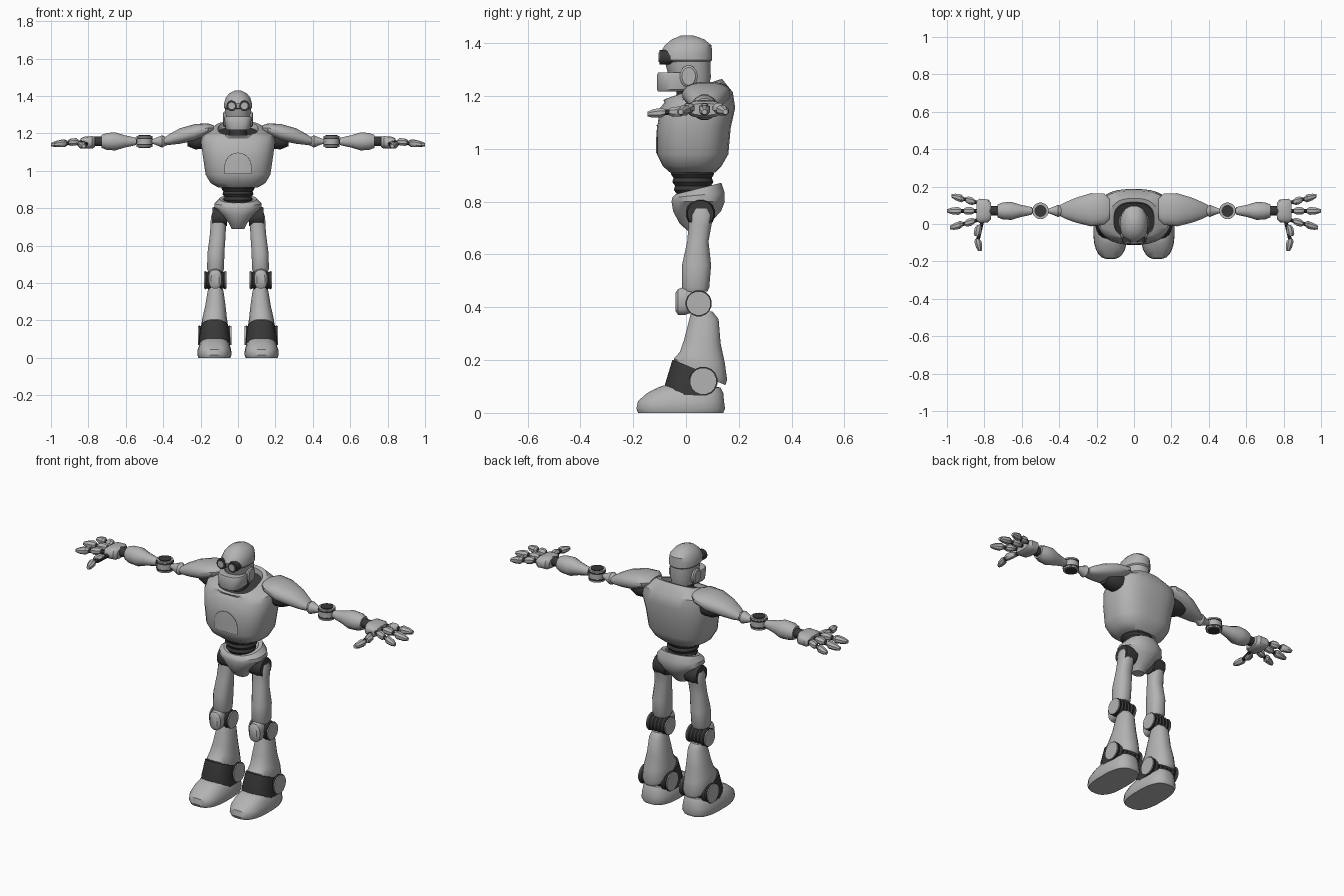
import bpy, bmesh, math


def material(name, v):
    m = bpy.data.materials.new(name)
    m.diffuse_color = (v, v, v, 1)
    return m


BODY = material("body_grey", 0.45)
DARK = material("joint_dark_grey", 0.04)


def loft(name, axis, sections, mat=BODY, n=16, p=2.0, mirror=False):
    """Rings (t, cu, cv, ru, rv[, tilt]) along an axis, joined and capped."""
    bm = bmesh.new()
    rings = []
    for s in sections:
        t, cu, cv, ru, rv = s[:5]
        tilt = s[5] if len(s) > 5 else 0
        ring = []
        for i in range(n):
            a = 2 * math.pi * (i + 0.5) / n
            c, d = math.cos(a), math.sin(a)
            u = cu + ru * math.copysign(abs(c) ** (2 / p), c)
            dv = rv * math.copysign(abs(d) ** (2 / p), d)
            v, w = cv + dv, t + tilt * dv
            co = {"X": (w, u, v), "Y": (u, w, v), "Z": (u, v, w)}[axis]
            ring.append(bm.verts.new(co))
        rings.append(ring)
    for a, b in zip(rings, rings[1:]):
        for i in range(n):
            j = (i + 1) % n
            bm.faces.new((a[i], a[j], b[j], b[i]))
    bm.faces.new(rings[0])
    bm.faces.new(rings[-1])
    bmesh.ops.recalc_face_normals(bm, faces=bm.faces)
    me = bpy.data.meshes.new(name)
    bm.to_mesh(me)
    bm.free()
    me.materials.append(mat)
    ob = bpy.data.objects.new(name, me)
    bpy.context.collection.objects.link(ob)
    if mirror:
        ob.modifiers.new("mirror", "MIRROR").use_bisect_axis[0] = False
    return ob


def disc(name, axis, t0, t1, u, v, r, mat=BODY, mirror=True, n=16):
    return loft(name, axis, [(t0, u, v, r, r), (t1, u, v, r, r)], mat, n, mirror=mirror)


def pivot(name, x0, x1, y, z, r, ribs):
    """Ribbed dark cylinder across the leg with a pale cap at each end."""
    k = 2 * ribs
    loft(name, "X", [(x0 + (x1 - x0) * i / k, y, z, r * (0.9 if i % 2 else 1), r * (0.9 if i % 2 else 1))
                     for i in range(k + 1)], DARK, mirror=True)
    disc(name + "_inner_cap", "X", x0 - 0.006, x0 + 0.002, y, z, r * 0.93)
    disc(name + "_outer_cap", "X", x1 - 0.002, x1 + 0.006, y, z, r * 0.93)


# Torso with sloping collar
torso = loft("torso", "Z", [
    (0.91, 0, 0.025, 0.105, 0.085), (0.935, 0, 0.023, 0.148, 0.112),
    (0.98, 0, 0.025, 0.174, 0.136), (1.08, 0, 0.03, 0.189, 0.14),
    (1.155, 0, 0.044, 0.199, 0.143), (1.195, 0, 0.048, 0.19, 0.13, 0.15),
    (1.225, 0, 0.025, 0.128, 0.112, 0.36), (1.225, 0, 0.022, 0.108, 0.095, 0.36),
    (1.19, 0, 0.022, 0.104, 0.09, 0.36)], n=28, p=2.7)
loft("collar_well", "Z", [(1.188, 0, 0.022, 0.104, 0.09, 0.36), (1.2, 0, 0.022, 0.106, 0.092, 0.36)], DARK, 24, 2.5)
loft("neck", "Z", [(1.17, 0, 0.02, 0.05, 0.055), (1.25, 0, 0.01, 0.045, 0.05)], DARK)


# Chest hatch: rounded plate with a flat lower edge, laid on the chest
def hatch(name, mat, r, offset):
    bm = bmesh.new()
    cols = 12
    rows = []
    for k in range(5):
        row = []
        for i in range(cols + 1):
            a = math.pi * i / cols
            x = -r * math.cos(a)
            low, top = 0.985 + 0.07 - r, 1.025 + r * math.sin(a)
            row.append(bm.verts.new((x, -0.3, low + (top - low) * k / 4)))
        rows.append(row)
    for a, b in zip(rows, rows[1:]):
        for i in range(cols):
            bm.faces.new((a[i], a[i + 1], b[i + 1], b[i]))
    me = bpy.data.meshes.new(name)
    bm.to_mesh(me)
    bm.free()
    me.materials.append(mat)
    ob = bpy.data.objects.new(name, me)
    bpy.context.collection.objects.link(ob)
    w = ob.modifiers.new("lay_on_chest", "SHRINKWRAP")
    w.target, w.wrap_method, w.wrap_mode = torso, "PROJECT", "ABOVE_SURFACE"
    w.use_project_y, w.use_positive_direction, w.offset = True, True, offset


hatch("hatch_gap", DARK, 0.072, 0.001)
hatch("chest_hatch", BODY, 0.069, 0.003)

# Ribbed waist and pelvis
loft("waist", "Z", [(0.80 + 0.015 * i, 0, 0.03 - 0.0008 * i,
                     (0.068 if i % 2 else 0.06) + 0.0032 * i,
                     (0.068 if i % 2 else 0.06) + 0.0022 * i) for i in range(9)], DARK, 20)
loft("pelvis", "Z", [
    (0.69, 0, 0.035, 0.034, 0.03), (0.72, 0, 0.033, 0.05, 0.06),
    (0.765, 0, 0.042, 0.09, 0.092), (0.80, 0, 0.046, 0.127, 0.102),
    (0.825, 0, 0.047, 0.126, 0.1, 0.1), (0.85, 0, 0.047, 0.1, 0.088, 0.25),
    (0.848, 0, 0.045, 0.08, 0.07, 0.25), (0.82, 0, 0.04, 0.07, 0.06, 0.25)], n=20, p=2.2)

# Head: dome, face band, jaw, ears, eyes
loft("dome", "Z", [
    (1.33, 0, 0.005, 0.069, 0.088), (1.337, 0, 0.002, 0.075, 0.098), (1.36, 0, 0, 0.075, 0.1),
    (1.392, 0, 0.008, 0.066, 0.09), (1.415, 0, 0.008, 0.046, 0.062), (1.43, 0, 0.005, 0.016, 0.022)], n=20, p=2.2)
loft("face_band", "Z", [(1.23, 0, 0.025, 0.055, 0.06), (1.27, 0, 0.015, 0.066, 0.08),
                        (1.338, 0, 0.005, 0.07, 0.088)], n=20, p=2.2)
loft("jaw", "Z", [(1.217, 0, -0.045, 0.058, 0.062), (1.225, 0, -0.042, 0.066, 0.068),
                  (1.28, 0, -0.04, 0.074, 0.07), (1.29, 0, -0.04, 0.07, 0.066)], n=20, p=2.8)
loft("ear", "X", [(0.05, 0.01, 1.275, 0.034, 0.042), (0.074, 0.01, 1.275, 0.034, 0.042),
                  (0.08, 0.01, 1.275, 0.026, 0.034)], mirror=True)
disc("eye_rim", "Y", -0.1, -0.05, 0.034, 1.347, 0.028, DARK)
disc("eye_lens", "Y", -0.104, -0.06, 0.034, 1.347, 0.018)

# Shoulders
loft("shoulder_guard", "X", [
    (0.13, 0.08, 1.225, 0.055, 0.018), (0.16, 0.08, 1.222, 0.085, 0.032),
    (0.23, 0.076, 1.205, 0.09, 0.046), (0.31, 0.074, 1.186, 0.068, 0.042),
    (0.365, 0.072, 1.168, 0.046, 0.03), (0.395, 0.072, 1.158, 0.03, 0.018)], p=2.3, mirror=True)
loft("shoulder_joint", "X", [
    (0.17, 0.075, 1.165, 0.055, 0.05), (0.23, 0.075, 1.162, 0.055, 0.048),
    (0.27, 0.073, 1.165, 0.038, 0.034)], DARK, mirror=True)

# Arm links, elbow drum, forearm
AY, AZ = 0.07, 1.157


def arm_part(name, pts, mat=BODY):
    loft(name, "X", [(x, AY, AZ, r, r) for x, r in pts], mat, 12, mirror=True)


arm_part("upper_arm", [(0.34, 0.014), (0.385, 0.022), (0.405, 0.034), (0.455, 0.013), (0.47, 0.013)])
disc("elbow_drum", "Z", AZ - 0.03, AZ + 0.03, 0.5, AY, 0.043)
disc("elbow_core", "Z", AZ - 0.034, AZ + 0.034, 0.5, AY, 0.032, DARK)
disc("elbow_band_low", "Z", AZ - 0.022, AZ - 0.014, 0.5, AY, 0.0445, DARK)
disc("elbow_band_high", "Z", AZ + 0.014, AZ + 0.022, 0.5, AY, 0.0445, DARK)
arm_part("elbow_link", [(0.53, 0.014), (0.555, 0.014)], DARK)
arm_part("forearm", [(0.545, 0.02), (0.565, 0.025), (0.61, 0.035), (0.655, 0.05),
                     (0.70, 0.047), (0.73, 0.036)])
arm_part("wrist", [(0.72, 0.026), (0.78, 0.026)], DARK)

# Hand
loft("palm", "X", [(0.765, 0.07, 1.152, 0.045, 0.026), (0.78, 0.07, 1.152, 0.062, 0.034),
                   (0.825, 0.07, 1.15, 0.066, 0.032), (0.842, 0.07, 1.15, 0.055, 0.022)], p=2.8, mirror=True)
for fname, y0, y1, reach in (("back", 0.115, 0.15, -0.025), ("middle", 0.07, 0.07, 0.0),
                             ("front", 0.02, -0.02, -0.015)):
    def at(x, r, drop):
        f = (x - 0.84) / 0.16
        return (x + reach * f, y0 + (y1 - y0) * f, 1.155 - drop, r, r * 0.95)
    loft(fname + "_finger_joint", "X", [at(0.83, 0.011, 0), at(0.94, 0.011, 0.01)], DARK, 8, mirror=True)
    loft(fname + "_finger_base", "X", [at(0.855, 0.014, 0), at(0.87, 0.022, 0), at(0.895, 0.022, 0.002),
                                       at(0.91, 0.014, 0.004)], n=8, mirror=True)
    loft(fname + "_finger_tip", "X", [at(0.925, 0.014, 0.006), at(0.94, 0.023, 0.008), at(0.975, 0.019, 0.012),
                                      at(1.0, 0.01, 0.015)], n=8, mirror=True)
loft("thumb_joint", "Y", [(-0.09, 0.836, 1.138, 0.011, 0.011), (0.02, 0.81, 1.145, 0.011, 0.011)],
     DARK, 8, mirror=True)
loft("thumb_base", "Y", [(-0.065, 0.838, 1.14, 0.014, 0.014), (-0.05, 0.838, 1.14, 0.021, 0.02),
                         (-0.02, 0.832, 1.142, 0.021, 0.02), (-0.005, 0.825, 1.143, 0.013, 0.013)], n=8, mirror=True)
loft("thumb_tip", "Y", [(-0.145, 0.824, 1.132, 0.01, 0.01), (-0.125, 0.828, 1.134, 0.018, 0.017),
                        (-0.095, 0.834, 1.137, 0.021, 0.02), (-0.08, 0.837, 1.138, 0.013, 0.013)], n=8, mirror=True)

# Legs
loft("hip_joint", "X", [(0.06, 0.055, 0.755, 0.05, 0.05), (0.11, 0.055, 0.755, 0.056, 0.056),
                        (0.135, 0.055, 0.755, 0.05, 0.05)], DARK, mirror=True)
loft("thigh", "Z", [
    (0.46, 0.12, 0.036, 0.04, 0.046), (0.475, 0.12, 0.036, 0.046, 0.053), (0.56, 0.118, 0.04, 0.046, 0.056),
    (0.65, 0.109, 0.045, 0.043, 0.041), (0.71, 0.105, 0.053, 0.042, 0.044),
    (0.75, 0.106, 0.058, 0.04, 0.048), (0.775, 0.112, 0.058, 0.026, 0.034)], p=2.3, mirror=True)
pivot("knee_joint", 0.068, 0.176, 0.048, 0.415, 0.05, 5)
loft("knee_cap", "Y", [(-0.04, 0.122, 0.42, 0.022, 0.034), (-0.03, 0.122, 0.42, 0.034, 0.05),
                       (0.0, 0.122, 0.425, 0.038, 0.054), (0.02, 0.122, 0.425, 0.034, 0.046)], p=2.6, mirror=True)
loft("shin", "Z", [
    (0.145, 0.125, 0.055, 0.068, 0.095, -0.42), (0.165, 0.125, 0.055, 0.072, 0.102, -0.4),
    (0.21, 0.125, 0.062, 0.066, 0.086, -0.25), (0.27, 0.121, 0.062, 0.056, 0.07, -0.1),
    (0.355, 0.12, 0.068, 0.043, 0.056), (0.385, 0.12, 0.06, 0.034, 0.04)], n=20, p=2.3, mirror=True)
loft("ankle_block", "Z", [(0.065, 0.125, 0.018, 0.084, 0.1), (0.11, 0.125, 0.018, 0.082, 0.098),
                          (0.17, 0.125, 0.028, 0.072, 0.08, -0.4)], DARK, 20, 2.5, mirror=True)
pivot("ankle_joint", 0.042, 0.209, 0.065, 0.12, 0.055, 6)
loft("foot", "Z", [
    (0.0, 0.126, -0.02, 0.086, 0.162), (0.015, 0.126, -0.02, 0.092, 0.169), (0.045, 0.126, -0.019, 0.09, 0.164),
    (0.075, 0.126, -0.003, 0.08, 0.145), (0.096, 0.126, 0.012, 0.068, 0.12),
    (0.104, 0.126, 0.0, 0.05, 0.085)], n=24, p=2.7, mirror=True)

# Smooth curved skins, keep hard rims
bpy.ops.object.select_all(action="DESELECT")
for ob in bpy.context.scene.objects:
    ob.select_set(True)
    bpy.context.view_layer.objects.active = ob
bpy.ops.object.shade_smooth_by_angle(angle=math.radians(35))
